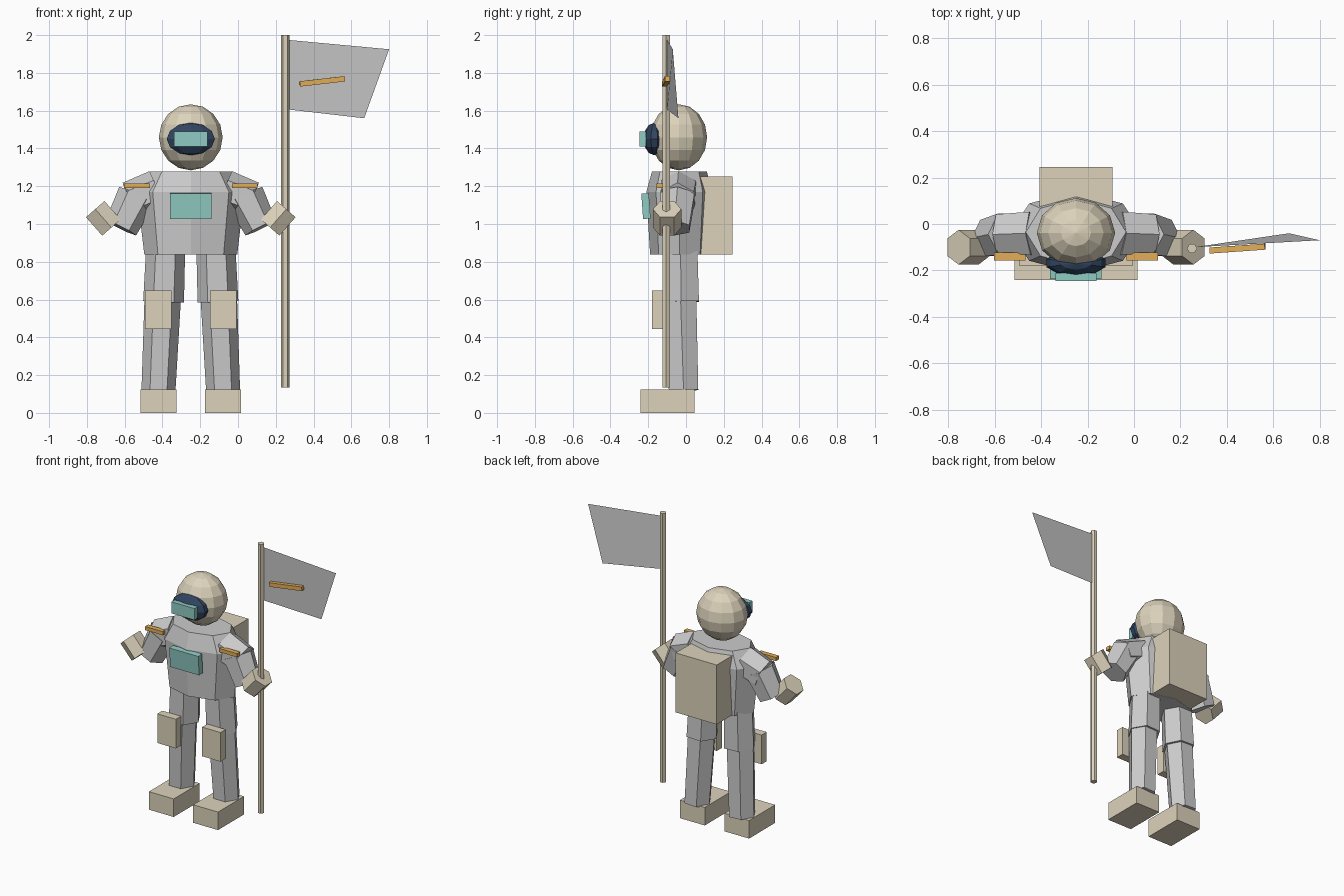
import bpy, bmesh, math
from mathutils import Vector, Matrix

if "Cube" in bpy.data.objects:
    bpy.data.objects.remove(bpy.data.objects["Cube"])

CX = -0.25  # the figure's centre line


def material(name, rgb):
    m = bpy.data.materials.new(name)
    m.diffuse_color = (*rgb, 1)
    m.use_nodes = True
    m.node_tree.nodes["Principled BSDF"].inputs["Base Color"].default_value = m.diffuse_color
    return m


TAN = material("tan", (0.72, 0.65, 0.5))
TEAL = material("teal", (0.28, 0.6, 0.55))
NAVY = material("navy", (0.03, 0.06, 0.12))
ORANGE = material("orange", (0.75, 0.42, 0.1))


def finish(name, bm, mat=None):
    bmesh.ops.recalc_face_normals(bm, faces=bm.faces)
    me = bpy.data.meshes.new(name)
    bm.to_mesh(me)
    bm.free()
    if mat:
        me.materials.append(mat)
    ob = bpy.data.objects.new(name, me)
    bpy.context.collection.objects.link(ob)
    return ob


def loft(name, rings, mat=None):
    """Skin closed rings of points and cap both ends."""
    bm = bmesh.new()
    vs = [[bm.verts.new(p) for p in r] for r in rings]
    n = len(vs[0])
    for a, b in zip(vs, vs[1:]):
        for i in range(n):
            j = (i + 1) % n
            bm.faces.new((a[i], a[j], b[j], b[i]))
    bm.faces.new(vs[0])
    bm.faces.new(vs[-1])
    return finish(name, bm, mat)


def tube(name, p, q, r1, r2, ref, sides=6, mat=None):
    """Prism from p to q with a corner pointing along ref."""
    p, q = Vector(p), Vector(q)
    d = (q - p).normalized()
    u = Vector(ref)
    u = (u - d * u.dot(d)).normalized()
    v = d.cross(u)
    angles = [math.tau * i / sides for i in range(sides)]
    return loft(name, [[c + r * (u * math.cos(a) + v * math.sin(a)) for a in angles]
                       for c, r in ((p, r1), (q, r2))], mat)


def box(name, centre, size, mat=None, rot=None):
    bm = bmesh.new()
    bmesh.ops.create_cube(bm, size=1)
    m = Matrix.Translation(centre) @ (rot or Matrix()) @ Matrix.Diagonal((*size, 1))
    bmesh.ops.transform(bm, matrix=m, verts=bm.verts)
    return finish(name, bm, mat)


def ball(name, centre, radii, seg, rings, mat):
    bm = bmesh.new()
    bmesh.ops.create_uvsphere(bm, u_segments=seg, v_segments=rings, radius=1)
    m = Matrix.Translation(centre) @ Matrix.Diagonal((*radii, 1))
    bmesh.ops.transform(bm, matrix=m, verts=bm.verts)
    return finish(name, bm, mat)


# torso: octagonal rings (z, half width, half depth)
loft("torso", [[(CX + w * math.cos(math.tau * i / 8), -0.035 + d * math.sin(math.tau * i / 8), z)
                for i in range(8)]
               for z, w, d in ((0.838, 0.246, 0.155), (1.17, 0.285, 0.175), (1.278, 0.216, 0.145))])
box("chest_panel", (CX, -0.212, 1.095), (0.222, 0.04, 0.135), TEAL, Matrix.Rotation(math.radians(4), 4, 'X'))
box("backpack", (CX, 0.158, 1.045), (0.315, 0.175, 0.412), TAN)

# head
ball("helmet", (CX, -0.038, 1.459), (0.169, 0.15, 0.175), 12, 8, TAN)
ball("visor", (CX, -0.168, 1.45), (0.134, 0.057, 0.086), 10, 6, NAVY)
box("visor_glint", (CX, -0.228, 1.45), (0.176, 0.035, 0.08), TEAL)

# paired limbs
for side, s in (("left", -1), ("right", 1)):
    def at(x, y, z):
        return Vector((CX + s * x, y, z))

    tube(side + "_thigh", at(0.132, -0.03, 0.9), at(0.144, -0.025, 0.588), 0.103, 0.108, (1, 0, 0))
    tube(side + "_shin", at(0.147, -0.03, 0.64), at(0.171, -0.013, 0.12), 0.097, 0.09, (1, 0, 0))
    box(side + "_boot", at(0.17, -0.098, 0.0625), (0.19, 0.285, 0.125), TAN)
    box(side + "_knee_pad", at(0.172, -0.152, 0.546), (0.142, 0.056, 0.202), TAN)
    # arm: shoulder piece, bent lower sleeve, glove
    p, q = at(0.18, -0.04, 1.18), at(0.325, -0.045, 1.125)
    tube(side + "_upper_arm", p, q, 0.107, 0.1, (q - p).cross(Vector((0, 1, 0))))
    p, q = at(0.285, -0.045, 1.15), at(0.37, -0.06, 0.98)
    tube(side + "_forearm", p, q, 0.105, 0.09, (q - p).cross(Vector((0, 1, 0))))
    mid, axis = at(0.463, -0.1, 1.03), Vector((s * 0.66, 0, 0.75)) * 0.065
    tube(side + "_glove", mid - axis, mid + axis, 0.075, 0.075, (0, 1, 0), mat=TAN)
    box(side + "_shoulder_stripe", at(0.285, -0.14, 1.202), (0.136, 0.034, 0.025), ORANGE)

# flag on its pole
tube("flag_pole", (0.25, -0.105, 0.135), (0.25, -0.105, 2.0), 0.022, 0.022, (1, 0, 0), mat=TAN)
bm = bmesh.new()
bm.faces.new([bm.verts.new(p) for p in
              ((0.26, -0.1, 1.607), (0.668, -0.04, 1.56), (0.8, -0.07, 1.925), (0.26, -0.1, 1.975))])
finish("flag", bm)
tilt = Matrix.Rotation(math.radians(4), 4, 'Z') @ Matrix.Rotation(math.radians(-6.5), 4, 'Y')
box("flag_stripe", (0.446, -0.106, 1.755), (0.24, 0.026, 0.028), ORANGE, tilt)
